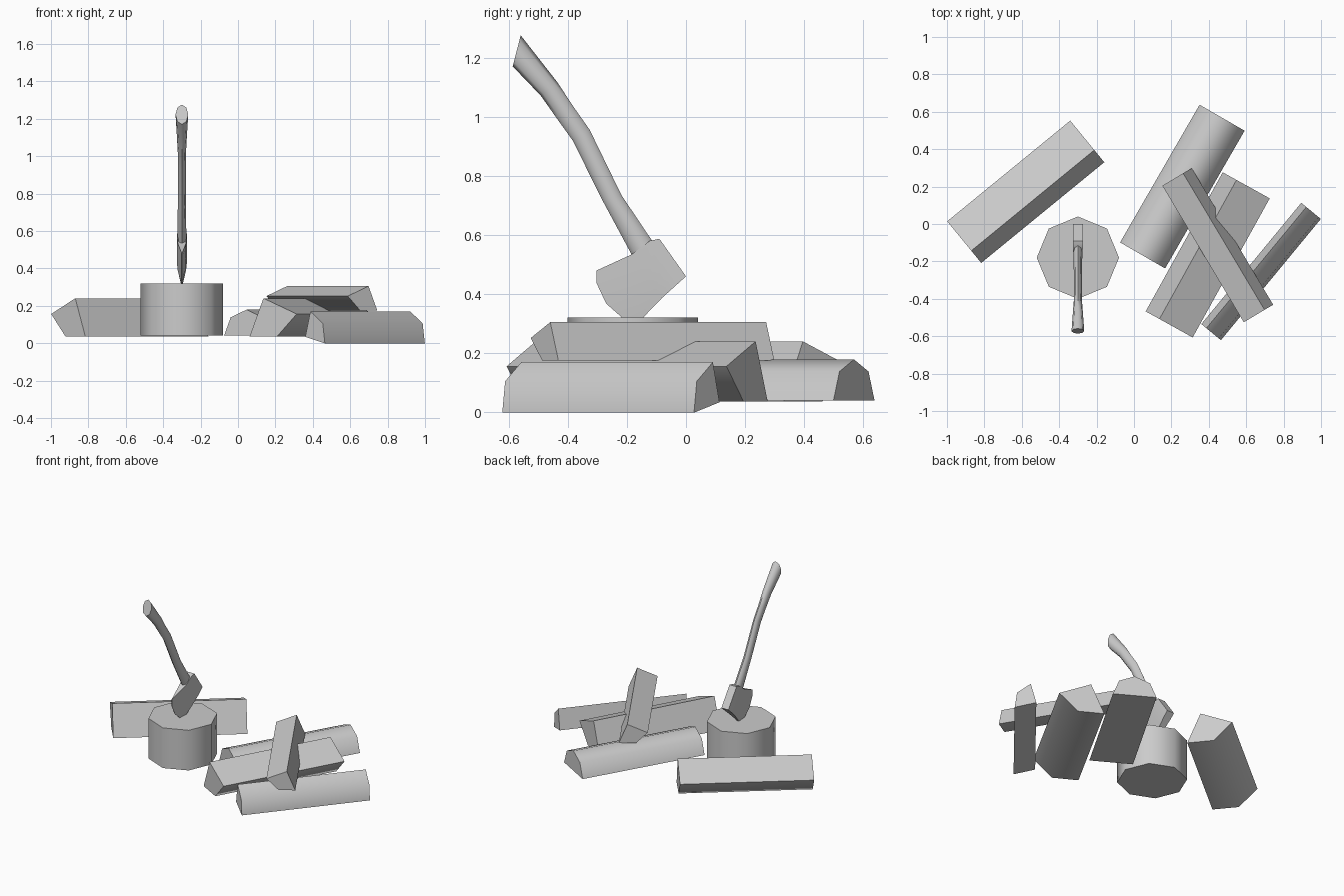
import bpy, bmesh, math
from mathutils import Vector

cube = bpy.data.objects.get("Cube")
if cube:
    bpy.data.objects.remove(cube, do_unlink=True)

grey = bpy.data.materials.new("light_grey")
grey.use_nodes = True
colour = (0.6, 0.6, 0.6, 1)
grey.diffuse_color = colour
grey.node_tree.nodes["Principled BSDF"].inputs["Base Color"].default_value = colour


def loft(name, rings, angle):
    """Join closed rings of equal size into a capped solid."""
    bm = bmesh.new()
    rows = [[bm.verts.new(p) for p in ring] for ring in rings]
    n = len(rows[0])
    for a, b in zip(rows, rows[1:]):
        for i in range(n):
            j = (i + 1) % n
            bm.faces.new((a[i], a[j], b[j], b[i]))
    bm.faces.new(rows[0])
    bm.faces.new(rows[-1])
    bmesh.ops.recalc_face_normals(bm, faces=bm.faces)
    mesh = bpy.data.meshes.new(name)
    bm.to_mesh(mesh)
    bm.free()
    mesh.materials.append(grey)
    ob = bpy.data.objects.new(name, mesh)
    bpy.context.collection.objects.link(ob)
    bpy.ops.object.select_all(action='DESELECT')
    ob.select_set(True)
    bpy.context.view_layer.objects.active = ob
    bpy.ops.object.shade_smooth_by_angle(angle=math.radians(angle))
    return ob


def log(name, core, heading, radius, first, sectors, length=0.85):
    """Split log: a pie slice of an octagon, swept along its heading."""
    h = math.radians(heading)
    along = Vector((math.cos(h), math.sin(h), 0))
    across = Vector((math.sin(h), -math.cos(h), 0))
    up = Vector((0, 0, 1))
    start = Vector(core)
    section = [] if sectors == 4 else [start]
    for i in range(sectors + 1):
        a = math.radians(first + 45 * i)
        section.append(start + radius * (across * math.cos(a) + up * math.sin(a)))
    loft(name, [section, [p + along * length for p in section]], 60)


# Split logs
log("left_log", (-0.87, -0.143, 0.24), 39.3, 0.22, 202.5, 2)
log("half_log", (0.046, -0.168, 0.04), 60, 0.139, 0, 4)
log("middle_log", (0.136, -0.508, 0.24), 61, 0.22, 247.5, 2)
log("right_log", (0.36, -0.535, 0.034), 50.5, 0.14, -14.5, 2, 0.84)
log("crossed_log", (0.698, -0.459, 0.305), 120.8, 0.14, 202.5, 2)

# Chopping stump
ring = [(-0.3 + 0.22 * math.cos(math.pi * i / 4),
         -0.18 + 0.22 * math.sin(math.pi * i / 4)) for i in range(8)]
loft("stump", [[(x, y, z) for x, y in ring] for z in (0.04, 0.32)], 60)

# Axe head: sections from poll to cutting edge, upper to lower corner
AXE_X = -0.3


def blade_section(points, half):
    right = [(AXE_X + half, y, z) for y, z in points]
    left = [(AXE_X - half, y, z) for y, z in reversed(points)]
    return right + left


def straight(upper, lower):
    return [Vector(upper).lerp(Vector(lower), i / 4) for i in range(5)]


edge = [(-0.302, 0.48), (-0.302, 0.436), (-0.27, 0.368), (-0.21, 0.315), (-0.165, 0.3)]
loft("axe_head", [
    blade_section(straight((-0.09, 0.587), (0, 0.46)), 0.027),
    blade_section(straight((-0.123, 0.58), (-0.03, 0.433)), 0.027),
    blade_section(straight((-0.184, 0.534), (-0.08, 0.388)), 0.022),
    blade_section(edge, 0.001)], 30)

# Axe handle: front edge, back edge (y, z) and half thickness of each ring
stations = [
    ((-0.15, 0.48), (-0.08, 0.52), 0.024),
    ((-0.184, 0.534), (-0.113, 0.578), 0.024),
    ((-0.282, 0.716), (-0.218, 0.734), 0.022),
    ((-0.383, 0.919), (-0.326, 0.956), 0.021),
    ((-0.441, 1.0), (-0.383, 1.037), 0.022),
    ((-0.491, 1.071), (-0.434, 1.115), 0.026),
    ((-0.586, 1.17), (-0.559, 1.275), 0.034)]
rings = []
for front, back, half in stations:
    mid = (Vector(front) + Vector(back)) / 2
    reach = (Vector(back) - Vector(front)) / 2
    ring = []
    for i in range(8):
        a = math.pi * i / 4
        y, z = mid + reach * math.cos(a)
        ring.append((AXE_X + half * math.sin(a), y, z))
    rings.append(ring)
loft("axe_handle", rings, 60)
